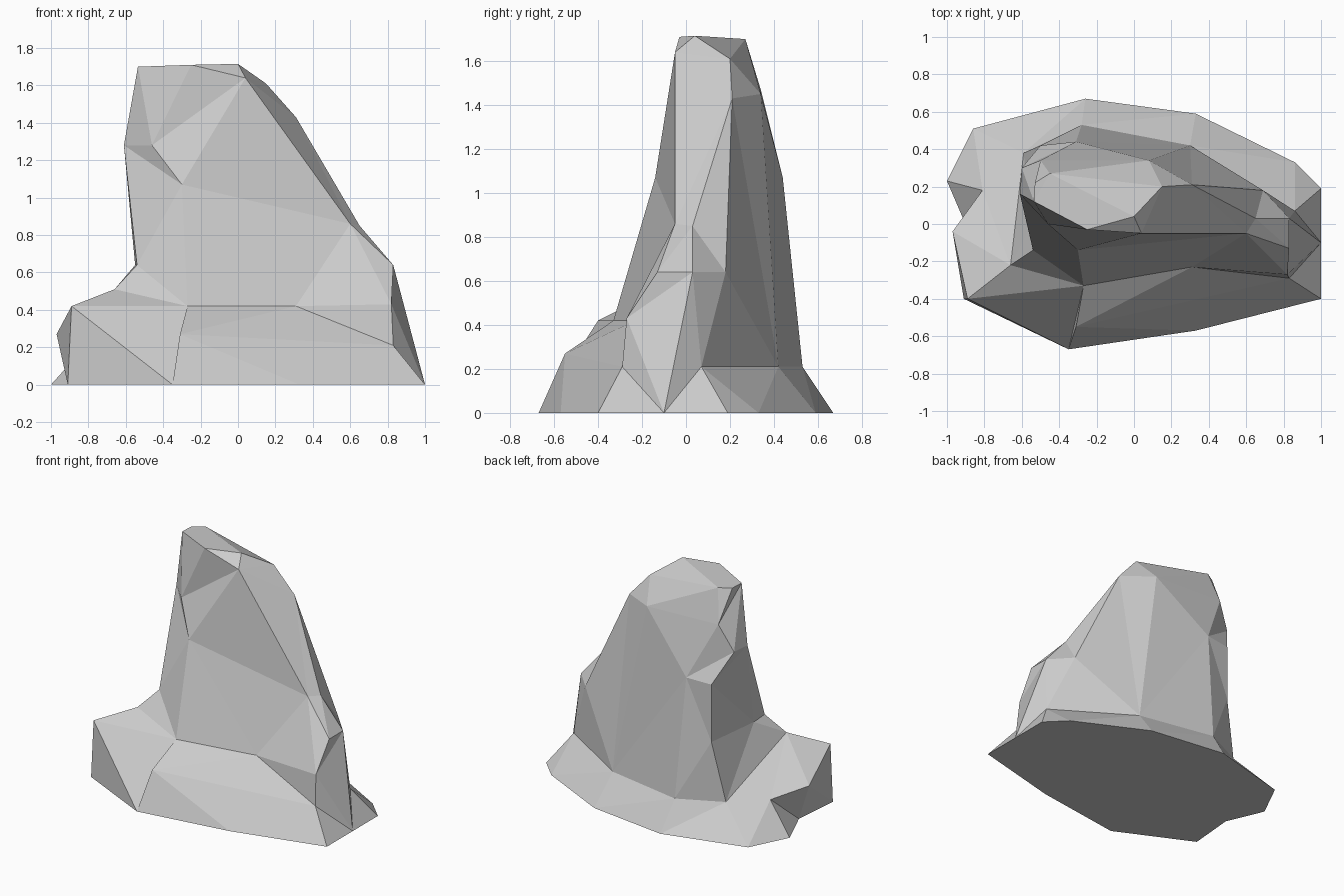
import bpy
import bmesh
from mathutils import Vector

default_cube = bpy.data.objects.get("Cube")
if default_cube:
    bpy.data.objects.remove(default_cube, do_unlink=True)


def make_material(name, colour):
    material = bpy.data.materials.new(name)
    material.diffuse_color = colour
    material.use_nodes = True
    shader = material.node_tree.nodes["Principled BSDF"]
    shader.inputs["Base Color"].default_value = colour
    shader.inputs["Roughness"].default_value = 0.9
    return material


def ring(height, *points):
    """Closed cross-section; a point without its own z takes the ring height."""
    return [Vector(p if len(p) == 3 else (*p, height)) for p in points]


def stitch_path(lower, upper):
    """Walk around two rings so that the connecting edges are shortest."""
    rows, columns = len(lower), len(upper)
    cost, previous = {}, {}
    for i in range(rows + 1):
        for j in range(columns + 1):
            length = (lower[i % rows] - upper[j % columns]).length
            options = [s for s in ((i - 1, j), (i, j - 1)) if s in cost]
            best = min(options, key=cost.get) if options else None
            cost[i, j] = length + (cost[best] if best else 0)
            previous[i, j] = best
    path, step = [], (rows, columns)
    while step:
        path.append(step)
        step = previous[step]
    return path[::-1]


def loft(name, rings, material):
    """Skin the rings with triangles and close both ends."""
    bm = bmesh.new()
    known = {}

    def vertex(point):
        key = tuple(round(c, 3) for c in point)
        if key not in known:
            known[key] = bm.verts.new(point)
        return known[key]

    def face(points):
        corners = list(dict.fromkeys(vertex(p) for p in points))
        if len(corners) > 2 and not bm.faces.get(corners):
            bm.faces.new(corners)

    for lower, upper in zip(rings, rings[1:]):
        path = stitch_path(lower, upper)
        for (i, j), (m, n) in zip(path, path[1:]):
            a, b = lower[i % len(lower)], upper[j % len(upper)]
            c = lower[m % len(lower)] if m > i else upper[n % len(upper)]
            face((a, c, b))
    face(rings[0][::-1])
    face(rings[-1])
    bmesh.ops.recalc_face_normals(bm, faces=bm.faces)
    bmesh.ops.triangulate(bm, faces=[f for f in bm.faces if len(f.verts) > 4])

    mesh = bpy.data.meshes.new(name)
    bm.to_mesh(mesh)
    bm.free()
    mesh.materials.append(material)
    rock = bpy.data.objects.new(name, mesh)
    bpy.context.collection.objects.link(rock)
    return rock


# Corners shared by neighbouring cross-sections: foot of the rock
front_toe = (-.35, -.67, 0)
right_toe = (1, -.1, 0)
front_foot = (-.31, -.55, .27)
right_foot = (.86, .07, .21)
back_right_foot = (.3, .42, .21)
back_foot = (-.28, .53, .21)
left_foot = (-.59, .38, .21)

# Ledge and sides
ledge_corner = (-.89, -.4, .42)
ledge_tip = (-.66, -.22, .51)
front_ledge = (.31, -.23, .42)
right_knee = (.82, -.27, .43)
right_hip = (.83, .03, .64)
right_shoulder = (.69, .18, .64)
left_notch = (-.55, 0, .64)

# Upper spire
front_left_waist = (-.54, -.14, .64)
front_waist = (-.3, -.14, 1.07)
right_waist = (.6, -.05, .86)
back_right_waist = (.65, .03, .85)
back_waist = (-.31, .44, 1.07)
back_left_waist = (-.5, .42, 1.06)
front_brow = (-.25, -.03, 1.71)
front_peak = (.04, -.05, 1.64)
back_brow = (.08, .34, 1.45)

# Cross-sections, each running from the front left corner around the front
footprint = ring(0, (-.91, -.4), front_toe, (.33, -.57), (1, -.4),
                 right_toe, (1, .19), (.86, .33), (.33, .59),
                 (-.26, .67), (-.86, .51), (-1, .23), (-.88, -.05))
skirt = ring(.21, ledge_corner, front_toe, front_foot, (.83, -.29), right_toe,
             right_foot, back_right_foot, back_foot, left_foot,
             (-.81, .18), (-.97, -.04, .27))
knee = ring(.21, ledge_corner, front_toe, front_foot, front_ledge, right_knee,
            right_toe, right_hip, right_foot, back_right_foot, back_foot,
            left_foot, ledge_tip)
ledge = ring(.64, ledge_tip, (-.27, -.33, .42), front_ledge, right_knee,
             (.83, -.13), right_hip, right_shoulder, back_right_foot,
             back_foot, (-.5, .42), left_notch)
waist = ring(1, front_left_waist, front_waist, front_ledge, right_waist,
             back_right_waist, right_shoulder, back_right_foot, back_waist,
             back_left_waist, left_notch)
chest = ring(1, front_left_waist, front_waist, front_peak, right_waist,
             back_right_waist, right_shoulder, back_right_foot, back_brow,
             back_waist, back_left_waist, left_notch)
brow = ring(1.28, (-.61, .16), (-.46, 0), front_brow, front_peak,
            (.31, .21, 1.43), back_brow, (-.5, .34, 1.47), (-.6, .3))
crown = ring(1.7, (-.535, .12), front_brow, (0, .04, 1.715), (.15, .2, 1.61),
             (-.45, .27), (-.53, .22))

stone = make_material("stone grey", (.6, .6, .6, 1))
loft("rock", [footprint, skirt, knee, ledge, waist, chest, brow, crown], stone)
